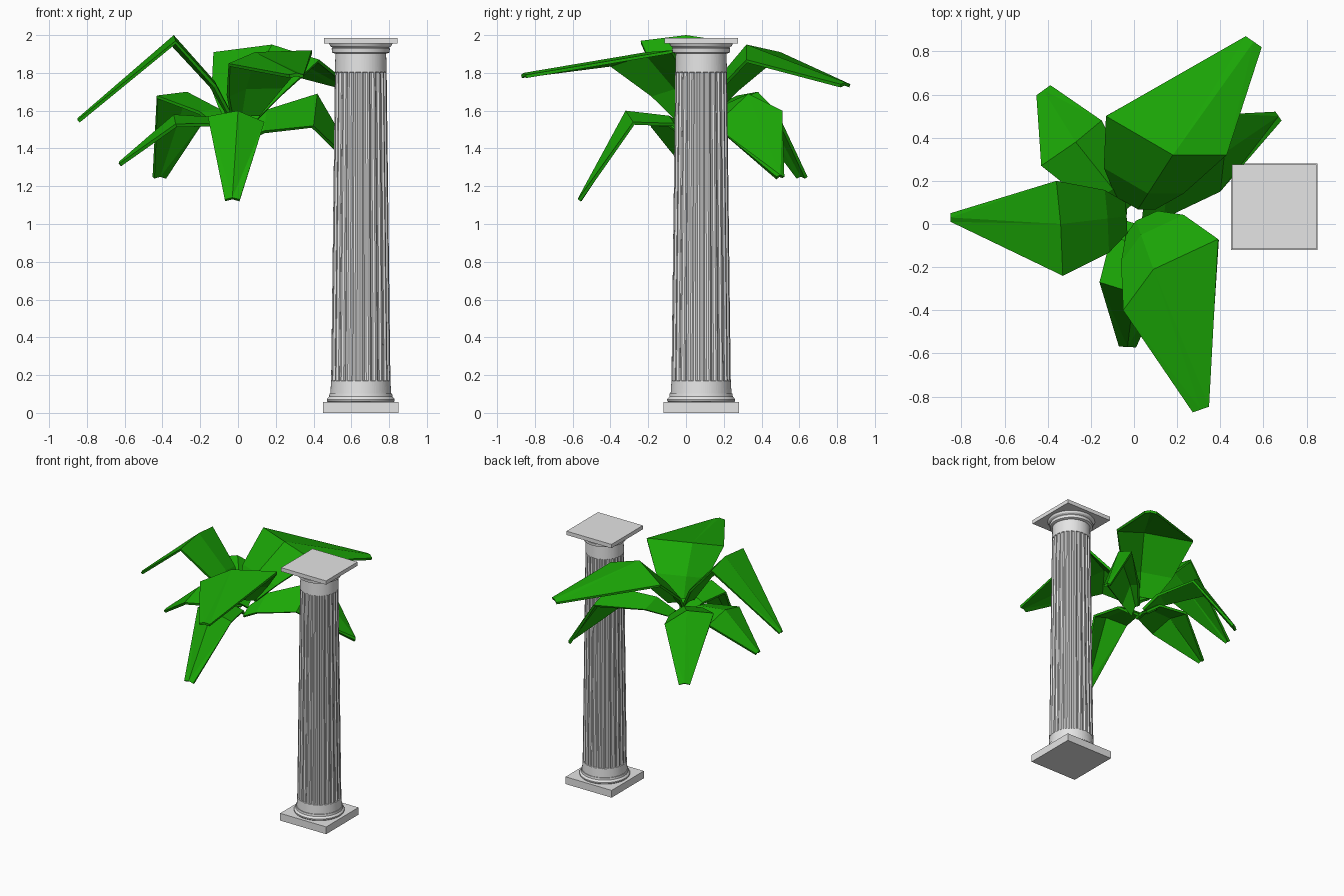
import bpy, bmesh, math
from mathutils import Vector

cube = bpy.data.objects.get("Cube")
if cube:
    bpy.data.objects.remove(cube, do_unlink=True)


def make_material(name, colour):
    mat = bpy.data.materials.new(name)
    mat.use_nodes = True
    mat.diffuse_color = colour
    mat.node_tree.nodes["Principled BSDF"].inputs["Base Color"].default_value = colour
    return mat


leaf_green = make_material("leaf green", (0.011, 0.39, 0.002, 1))
stone_grey = make_material("stone grey", (0.78, 0.78, 0.78, 1))


def make_object(name, bm, material):
    mesh = bpy.data.meshes.new(name)
    bm.to_mesh(mesh)
    bm.free()
    mesh.materials.append(material)
    obj = bpy.data.objects.new(name, mesh)
    bpy.context.collection.objects.link(obj)
    return obj


# Palm leaves: a folded strip from the crown through a wide middle to a blunt tip
def make_leaf(name, left, ridge, right, tip, base_height, tip_width):
    left, ridge, right, tip = map(Vector, (left, ridge, right, tip))
    crown = Vector((0, 0.04, base_height))
    middle = (left, ridge, right)

    def section(along, breadth, lift):
        centre = crown.lerp(ridge, along) + Vector((0, 0, lift))
        return [centre + (p - ridge) * breadth for p in middle]

    root = section(0.1, 0.33, 0)
    inner = section(0.36, 0.66, 0.05)
    outward = (tip - crown).normalized()
    side = Vector((-outward.y, outward.x, 0)).normalized() * tip_width / 2
    end = (tip + side, tip + Vector((0, 0, 0.01)), tip - side)

    bm = bmesh.new()
    rows = [[bm.verts.new(p) for p in row] for row in (root, inner, middle, end)]
    for near, far in zip(rows, rows[1:]):
        for i in range(2):
            bm.faces.new((near[i + 1], far[i + 1], far[i], near[i]))
    bmesh.ops.triangulate(bm, faces=bm.faces)
    leaf = make_object(name, bm, leaf_green)
    thickness = leaf.modifiers.new("thickness", "SOLIDIFY")
    thickness.thickness = 0.018
    thickness.offset = -1


UPPER, LOWER = 1.54, 1.48
make_leaf("upper_leaf_back", (-0.13, 0.5, 1.91), (0.18, 0.32, 1.95),
          (0.43, 0.32, 1.87), (0.555, 0.845, 1.74), UPPER, 0.09)
make_leaf("upper_leaf_front", (0.39, -0.07, 1.92), (0.09, -0.21, 1.91),
          (-0.05, -0.4, 1.85), (0.31, -0.86, 1.79), UPPER, 0.08)
make_leaf("upper_leaf_side", (-0.33, -0.24, 1.97), (-0.34, 0, 2.0),
          (-0.36, 0.2, 1.97), (-0.85, 0.03, 1.55), UPPER, 0.04)
make_leaf("lower_leaf_back_right", (-0.43, 0.27, 1.68), (-0.27, 0.38, 1.7),
          (-0.15, 0.48, 1.6), (-0.42, 0.62, 1.25), LOWER, 0.08)
make_leaf("lower_leaf_back_left", (0.45, 0.51, 1.6), (0.42, 0.33, 1.69),
          (0.4, 0.15, 1.52), (0.67, 0.5, 1.25), LOWER, 0.05)
make_leaf("lower_leaf_front", (0.14, -0.28, 1.54), (0, -0.32, 1.6),
          (-0.16, -0.27, 1.57), (-0.03, -0.57, 1.13), LOWER, 0.08)
make_leaf("lower_leaf_side", (-0.33, -0.19, 1.53), (-0.34, 0, 1.58),
          (-0.33, 0.19, 1.53), (-0.63, 0, 1.32), LOWER, 0.05)

# Column
CENTRE = Vector((0.65, 0.08, 0))
FLUTES = 24
PATTERN = (0, 0, 0.008, 0.008)  # groove depth across one flute


def make_slab(name, width, bottom, top):
    bm = bmesh.new()
    bmesh.ops.create_cube(bm, size=1)
    for v in bm.verts:
        v.co = CENTRE + Vector((v.co.x * width, v.co.y * width,
                                top if v.co.z > 0 else bottom))
    make_object(name, bm, stone_grey)


def make_turned(name, profile, pattern=(0,)):
    """Loft rings of (radius, height, grooved) into a closed solid."""
    bm = bmesh.new()
    count = FLUTES * 4
    rings = []
    for radius, height, grooved in profile:
        ring = []
        for i in range(count):
            angle = math.tau * i / count
            r = radius - grooved * pattern[i % len(pattern)]
            ring.append(bm.verts.new(CENTRE + Vector(
                (r * math.cos(angle), r * math.sin(angle), height))))
        rings.append(ring)
    for low, high in zip(rings, rings[1:]):
        for i in range(count):
            j = (i + 1) % count
            bm.faces.new((low[i], low[j], high[j], high[i]))
    bm.faces.new(rings[0][::-1])
    bm.faces.new(rings[-1])
    return make_object(name, bm, stone_grey)


def smooth(obj):
    bpy.ops.object.select_all(action="DESELECT")
    obj.select_set(True)
    bpy.context.view_layer.objects.active = obj
    bpy.ops.object.shade_smooth_by_angle(angle=math.radians(30))


make_slab("base_slab", 0.4, 0, 0.057)
make_slab("top_slab", 0.39, 1.955, 1.985)

# Fluted shaft between plain bands
make_turned("shaft", [(0.162, 0.09, 0), (0.157, 0.17, 0), (0.157, 0.172, 1),
                      (0.137, 1.803, 1), (0.137, 1.805, 0), (0.134, 1.91, 0)], PATTERN)

# Rounded mouldings at the foot and the head
smooth(make_turned("foot_moulding", [(0.172, 0.055, 0), (0.179, 0.062, 0),
                                     (0.18, 0.072, 0), (0.174, 0.08, 0),
                                     (0.168, 0.086, 0), (0.166, 0.102, 0)]))
smooth(make_turned("head_moulding", [(0.138, 1.902, 0), (0.152, 1.908, 0),
                                     (0.154, 1.928, 0), (0.15, 1.934, 0),
                                     (0.162, 1.942, 0), (0.168, 1.956, 0)]))
